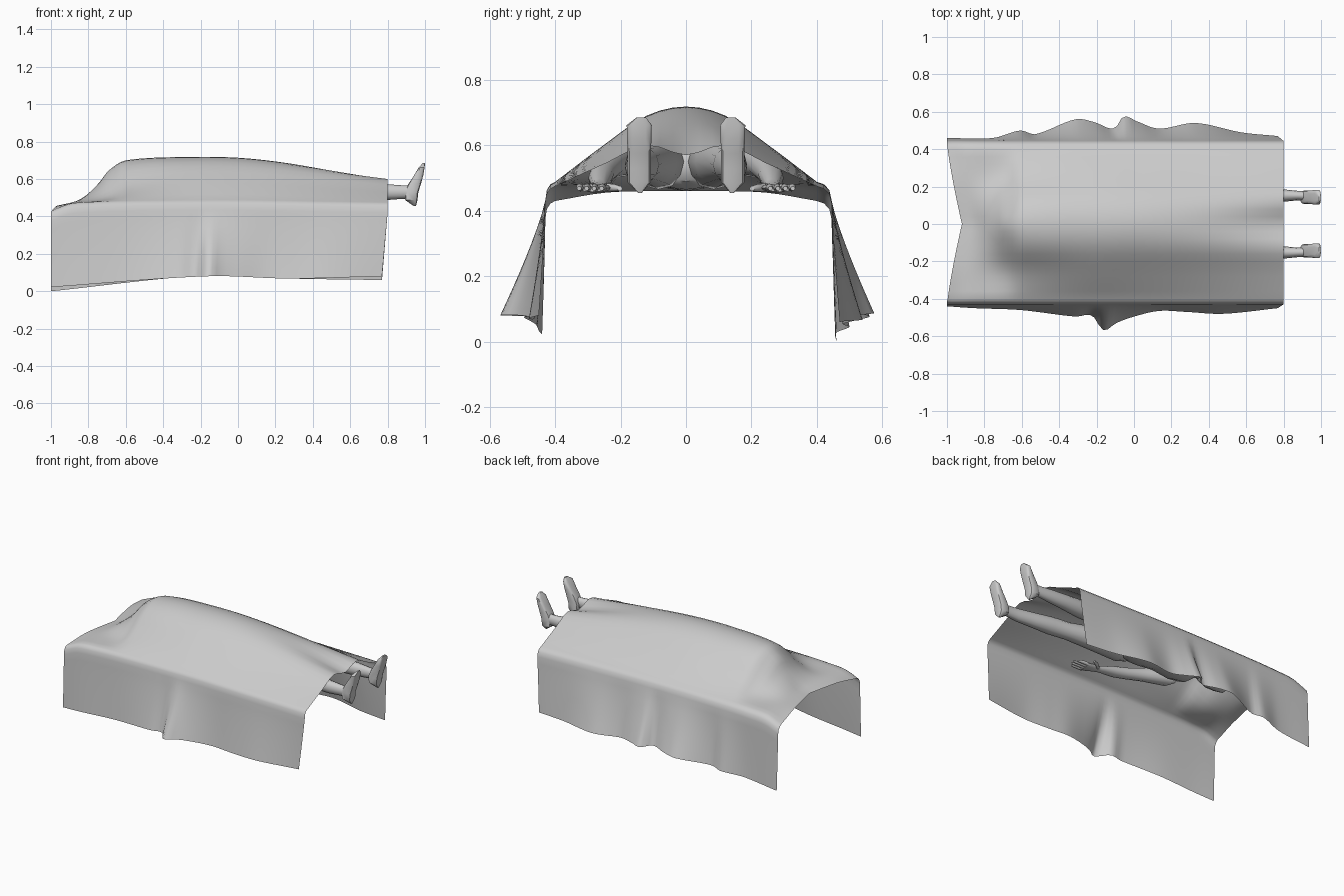
import bpy, bmesh, math

def curve(keys, x):
    """Smooth (Hermite) interpolation through (x, value) pairs."""
    n = len(keys)
    x = max(keys[0][0], min(keys[-1][0], x))
    i = max(k for k in range(n - 1) if keys[k][0] <= x)
    def slope(k):
        a, b = keys[max(k - 1, 0)], keys[min(k + 1, n - 1)]
        return (b[1] - a[1]) / (b[0] - a[0])
    (x0, v0), (x1, v1) = keys[i], keys[i + 1]
    h = x1 - x0
    t = (x - x0) / h
    return ((2*t**3 - 3*t*t + 1) * v0 + (t**3 - 2*t*t + t) * h * slope(i)
            + (3*t*t - 2*t**3) * v1 + (t**3 - t*t) * h * slope(i + 1))

def make(name, bm, angle=60):
    me = bpy.data.meshes.new(name)
    bm.to_mesh(me)
    bm.free()
    ob = bpy.data.objects.new(name, me)
    bpy.context.collection.objects.link(ob)
    bpy.ops.object.select_all(action='DESELECT')
    ob.select_set(True)
    bpy.context.view_layer.objects.active = ob
    bpy.ops.object.shade_smooth_by_angle(angle=math.radians(angle))
    return ob

def loft(name, rings, axis='x', side=1, n=12, angle=60, power=1):
    """Rings are (x, y, z, a, b): centre and half sizes; power < 1 squares them off."""
    bm = bmesh.new()
    loops = []
    for x, y, z, a, b in rings:
        loop = []
        for k in range(n):
            w = 2 * math.pi * (k + (.5 if power < 1 else 0)) / n
            c, s = (math.copysign(abs(v) ** power, v) for v in (math.cos(w), math.sin(w)))
            p = (x, y + a*c, z + b*s) if axis == 'x' else (x + a*c, y + b*s, z)
            loop.append(bm.verts.new((p[0], p[1] * side, p[2])))
        loops.append(loop)
    for p, q in zip(loops, loops[1:]):
        for k in range(n):
            bm.faces.new((p[k], p[(k+1) % n], q[(k+1) % n], q[k]))
    bm.faces.new(loops[0])
    bm.faces.new(loops[-1])
    bmesh.ops.recalc_face_normals(bm, faces=bm.faces)
    return make(name, bm, angle)

# Sheet: heights at y = 0, .12, .25, .40 for stations along x
stations = [-1, -.9, -.77, -.68, -.6, -.25, .05, .4, .8]
heights = [(.46, .46, .455, .43), (.485, .482, .475, .468), (.57, .54, .49, .478),
           (.655, .605, .515, .482), (.70, .665, .56, .484), (.718, .69, .60, .488),
           (.71, .683, .595, .488), (.662, .65, .572, .482), (.57, .60, .543, .475)]
columns = [[(s, h[k]) for s, h in zip(stations, heights)] for k in range(4)]
# Outward reach and height of the wavy lower hems
hems = {-1: [(-1, .44), (-.85, .45), (-.6, .46), (-.3, .495), (-.21, .49), (-.15, .568),
             (-.08, .53), (0, .50), (.15, .465), (.3, .47), (.5, .48), (.8, .45)],
        1: [(-1, .46), (-.75, .46), (-.6, .50), (-.52, .48), (-.3, .56), (-.2, .545),
            (-.09, .51), (-.04, .575), (.03, .55), (.15, .51), (.35, .54), (.6, .49), (.8, .47)]}
hem_z = {-1: [(-1, .022), (-.15, .08), (.3, .068), (.8, .08)],
         1: [(-1, .0), (-.15, .085), (.3, .068), (.8, .06)]}

def sheet_row(x):
    pts = []
    for side in (-1, 1):
        half = []
        fold = .43 if side < 0 else .445
        cross = list(zip((0, .12, .25, .40), [curve(c, x) for c in columns]))
        mirrored = [(-cross[1][0], cross[1][1])] + cross
        top = cross[3][1]
        shift = max(0, 1 - (x + 1) / .3)
        for k in range(11):
            y = .04 * k
            half.append((x + .08 * shift * (1 - y / .44) ** 1.25, y, curve(mirrored, y)))
        for d, dz in ((.5, .008), (.85, .025)):
            half.append((x, .40 + (fold - .40) * d, top - dz))
        reach, low = curve(hems[side], x), curve(hem_z[side], x)
        for k in range(9):
            t = k / 8
            z0 = top - .055
            bx = x - (.03 * t * (x + 1) / 1.8)
            half.append((bx, fold + (reach - fold) * t ** 1.2, z0 + (low - z0) * t))
        half = [(px, py * side, pz) for px, py, pz in half]
        pts = half[::-1] if side < 0 else pts + half[1:]
    return pts

bm = bmesh.new()
rows = [[bm.verts.new(p) for p in sheet_row(-1 + 1.8 * i / 72)] for i in range(73)]
for a, b in zip(rows, rows[1:]):
    for k in range(len(a) - 1):
        bm.faces.new((a[k], b[k], b[k+1], a[k+1]))
make("sheet", bm, 80)

# Torso and head lying under the sheet
loft("torso", [(.09, 0, .54, .06, .05), (.03, 0, .55, .14, .085), (-.1, 0, .56, .14, .10),
               (-.22, 0, .57, .135, .10), (-.36, 0, .57, .155, .108), (-.45, 0, .565, .145, .09),
               (-.49, 0, .56, .06, .05), (-.54, 0, .56, .045, .045)], n=16)
loft("head", [(-.50, 0, .58, .03, .04), (-.53, 0, .57, .055, .07), (-.60, 0, .56, .07, .085),
              (-.66, 0, .55, .065, .075), (-.71, 0, .53, .045, .05), (-.73, 0, .53, .015, .015)], n=14)

for side, tag in ((-1, "front"), (1, "back")):
    # Leg
    loft(tag + "_leg", [(-.02, .08, .55, .06, .07), (.05, .085, .55, .085, .085),
                        (.22, .10, .55, .072, .075), (.42, .125, .545, .052, .055),
                        (.55, .135, .54, .052, .056), (.68, .145, .535, .042, .048),
                        (.80, .152, .53, .033, .042), (.88, .152, .53, .025, .036),
                        (.93, .15, .53, .026, .036)], side=side)
    # Upright foot with a flat sole
    loft(tag + "_foot", [(.946, .141, .455, .006, .006), (.927, .143, .487, .033, .036),
                         (.927, .143, .53, .038, .036), (.945, .143, .575, .034, .036),
                         (.966, .143, .62, .025, .038), (.982, .143, .662, .016, .039),
                         (.994, .137, .685, .006, .015)], 'z', side, 12, 40, .5)
    # Arm with flat hand
    loft(tag + "_arm", [(-.46, .165, .56, .03, .035), (-.42, .19, .56, .05, .055),
                        (-.28, .23, .545, .042, .044), (-.14, .255, .515, .036, .036),
                        (-.06, .262, .50, .037, .034), (.05, .265, .478, .024, .02),
                        (.08, .268, .472, .03, .016), (.12, .276, .47, .045, .015),
                        (.155, .287, .47, .046, .012)], side=side)
    for k in range(4):
        y = .253 + .023 * k
        tip = (.225, .243, .237, .215)[k]
        loft(f"{tag}_finger_{k + 1}", [(.14, y, .47, .011, .011), (.19, y + .003, .472, .011, .011),
                                       (tip, y + .005, .468, .007, .007)], side=side, n=8)
    loft(tag + "_thumb", [(.07, .255, .472, .014, .012), (.11, .22, .47, .013, .012),
                          (.145, .202, .468, .008, .008)], side=side, n=8)
